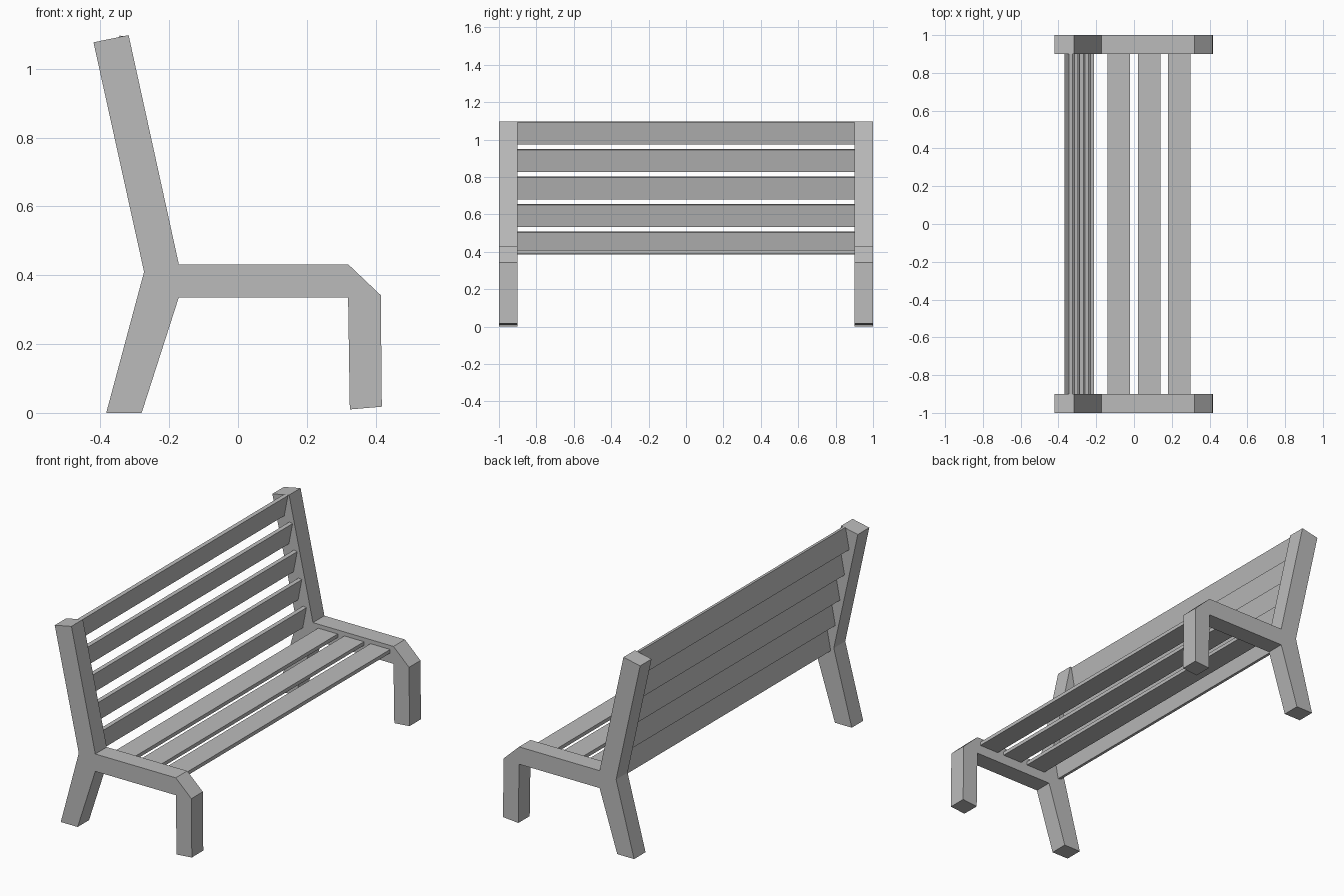
import bpy
import bmesh
import math
from mathutils import Matrix, Vector

cube = bpy.data.objects.get("Cube")
if cube:
    bpy.data.objects.remove(cube, do_unlink=True)

GREY = (0.5, 0.5, 0.5, 1.0)
grey = bpy.data.materials.new("plain grey")
grey.use_nodes = True
grey.diffuse_color = GREY
grey.node_tree.nodes["Principled BSDF"].inputs["Base Color"].default_value = GREY


def add_object(name, bm):
    bmesh.ops.recalc_face_normals(bm, faces=bm.faces[:])
    mesh = bpy.data.meshes.new(name)
    bm.to_mesh(mesh)
    bm.free()
    mesh.materials.append(grey)
    obj = bpy.data.objects.new(name, mesh)
    bpy.context.collection.objects.link(obj)
    return obj


# Side frame outline (x, z): rear leg, seat rail, front leg, backrest post
FRAME = [(-0.383, 0), (-0.28, 0), (-0.172, 0.336), (0.32, 0.336),
         (0.325, 0.01), (0.418, 0.018), (0.415, 0.342), (0.32, 0.432),
         (-0.172, 0.432), (-0.318, 1.098), (-0.42, 1.077), (-0.273, 0.41)]
INNER, OUTER = 0.9, 1.0


def side_frame(name, y):
    bm = bmesh.new()
    face = bm.faces.new([bm.verts.new((x, y, z)) for x, z in FRAME])
    grown = bmesh.ops.extrude_face_region(bm, geom=[face])
    verts = [v for v in grown["geom"] if isinstance(v, bmesh.types.BMVert)]
    bmesh.ops.translate(bm, verts=verts, vec=(0, OUTER - INNER, 0))
    add_object(name, bm)


side_frame("right_side_frame", -OUTER)
side_frame("left_side_frame", INNER)

# Slats spanning between the two frames
WIDTH, THICK = 0.12, 0.02


def slat(name, x, z, tilt):
    bm = bmesh.new()
    bmesh.ops.create_cube(bm, size=1)
    size = Matrix.Diagonal((WIDTH, 2 * INNER, THICK, 1))
    place = Matrix.Translation((x, 0, z)) @ Matrix.Rotation(tilt, 4, 'Y')
    bmesh.ops.transform(bm, matrix=place @ size, verts=bm.verts[:])
    add_object(name, bm)


# Flat seat slats
for i in range(3):
    slat(f"seat_slat_{i + 1}", -0.08 + 0.16 * i, 0.4, 0)

# Backrest slats climbing along the lean
low, high = Vector((-0.233, 0.447)), Vector((-0.346, 1.036))
lean = math.atan2(low.x - high.x, high.y - low.y)
for i in range(5):
    p = low.lerp(high, i / 4)
    slat(f"back_slat_{i + 1}", p.x, p.y, math.pi / 2 - lean + 2 * lean)
